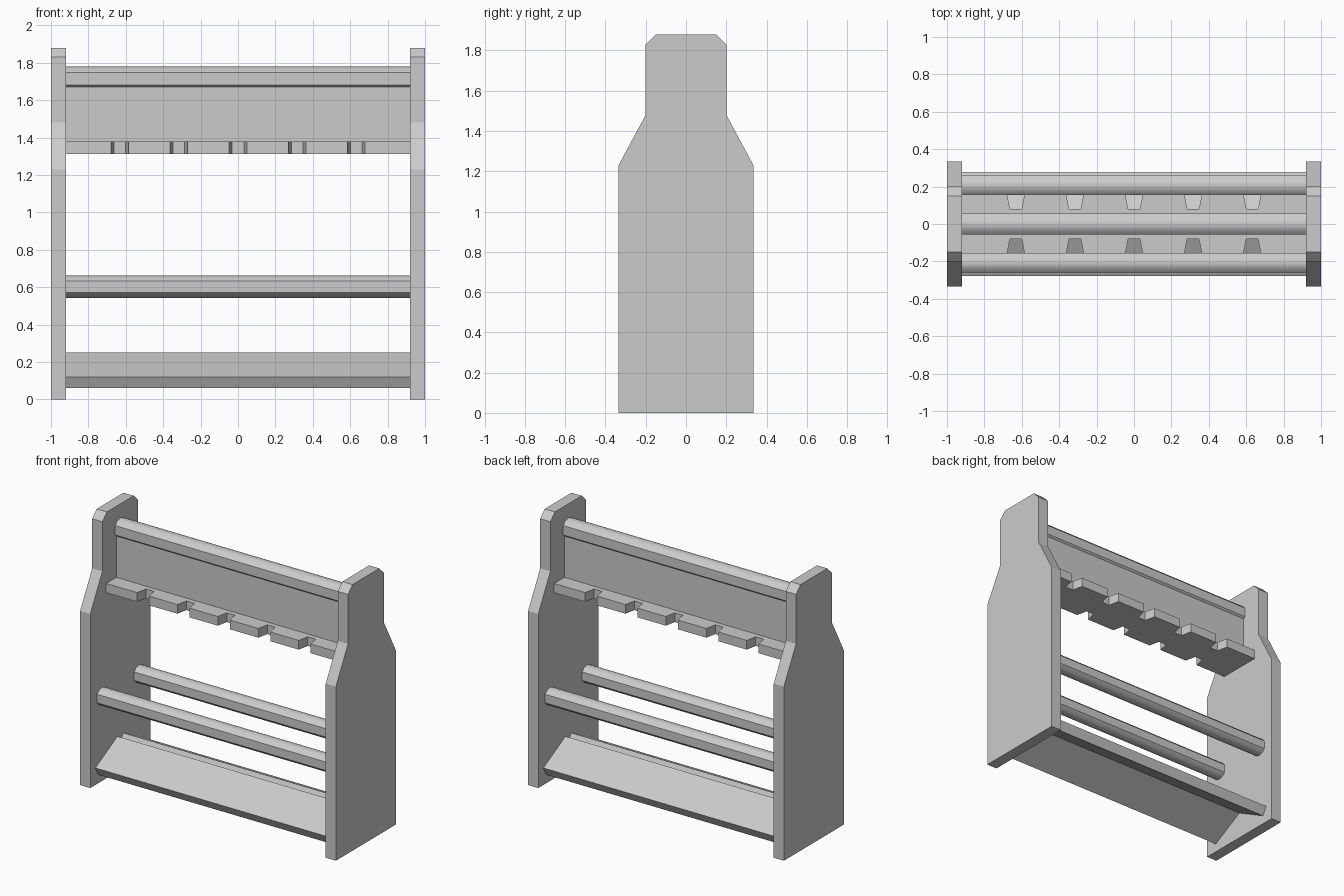
import bpy, bmesh, math
from mathutils import Vector

# Remove the default cube
cube = bpy.data.objects.get("Cube")
if cube:
    bpy.data.objects.remove(cube, do_unlink=True)

# One plain grey for the whole rack
grey = bpy.data.materials.new("plain_grey")
grey.use_nodes = True
colour = (0.6, 0.6, 0.6, 1.0)
grey.diffuse_color = colour
grey.node_tree.nodes["Principled BSDF"].inputs["Base Color"].default_value = colour

INNER = 0.92   # inner face of the side panels


def prism(name, outline, start, depth, smooth=False):
    """Extrude a closed outline of 3D points along the depth vector."""
    bm = bmesh.new()
    face = bm.faces.new([bm.verts.new(Vector(p) + Vector(start)) for p in outline])
    grown = bmesh.ops.extrude_face_region(bm, geom=[face])
    moved = [g for g in grown["geom"] if isinstance(g, bmesh.types.BMVert)]
    bmesh.ops.translate(bm, verts=moved, vec=depth)
    bmesh.ops.recalc_face_normals(bm, faces=bm.faces)
    mesh = bpy.data.meshes.new(name)
    bm.to_mesh(mesh)
    bm.free()
    mesh.materials.append(grey)
    obj = bpy.data.objects.new(name, mesh)
    bpy.context.collection.objects.link(obj)
    if smooth:
        bpy.ops.object.select_all(action="DESELECT")
        obj.select_set(True)
        bpy.context.view_layer.objects.active = obj
        bpy.ops.object.shade_smooth_by_angle(angle=math.radians(35))
    return obj


def along_x(name, yz, smooth=False):
    """Part with a constant y-z section, running between the side panels."""
    return prism(name, [(0, y, z) for y, z in yz], (-INNER, 0, 0),
                 (2 * INNER, 0, 0), smooth)


def rod(name, y, z, radius):
    """Round bar with flattened front and back sides."""
    angles = [30, 60, 90, 120, 150, 210, 240, 270, 300, 330]
    section = [(y + radius * math.cos(math.radians(a)),
                z + radius * math.sin(math.radians(a))) for a in angles]
    return along_x(name, section, smooth=True)


# Shouldered side panels
half = [(0.335, 0), (0.335, 1.23), (0.2, 1.48), (0.2, 1.83), (0.15, 1.88)]
panel = half + [(-y, z) for y, z in reversed(half)]
for name, x in (("right_side_panel", -1), ("left_side_panel", INNER)):
    prism(name, [(0, y, z) for y, z in panel], (x, 0, 0), (1 - INNER, 0, 0))

# Top handle rail and the board below it
rod("top_rail", 0, 1.715, 0.066)
along_x("centre_board", [(-0.045, 1.36), (0.045, 1.36), (0.045, 1.7), (-0.045, 1.7)])

# Notched holder shelf: tapered slots along both long edges
edge = [(-INNER, -0.158)]
for i in range(-2, 3):
    x = i * 0.316
    edge += [(x - 0.047, -0.158), (x - 0.031, -0.08),
             (x + 0.031, -0.08), (x + 0.047, -0.158)]
edge.append((INNER, -0.158))
shelf = edge + [(-x, -y) for x, y in edge]
prism("notched_shelf", [(x, y, 0) for x, y in shelf], (0, 0, 1.313), (0, 0, 0.065))

# Front and back support rods, and the sloping base boards
base = [(-0.278, 0.12), (-0.032, 0.25), (0, 0.19), (-0.246, 0.06)]
for side, s in (("front", 1), ("back", -1)):
    rod(side + "_support_rod", -0.207 * s, 0.603, 0.06)
    along_x(side + "_base_board", [(y * s, z) for y, z in base])
